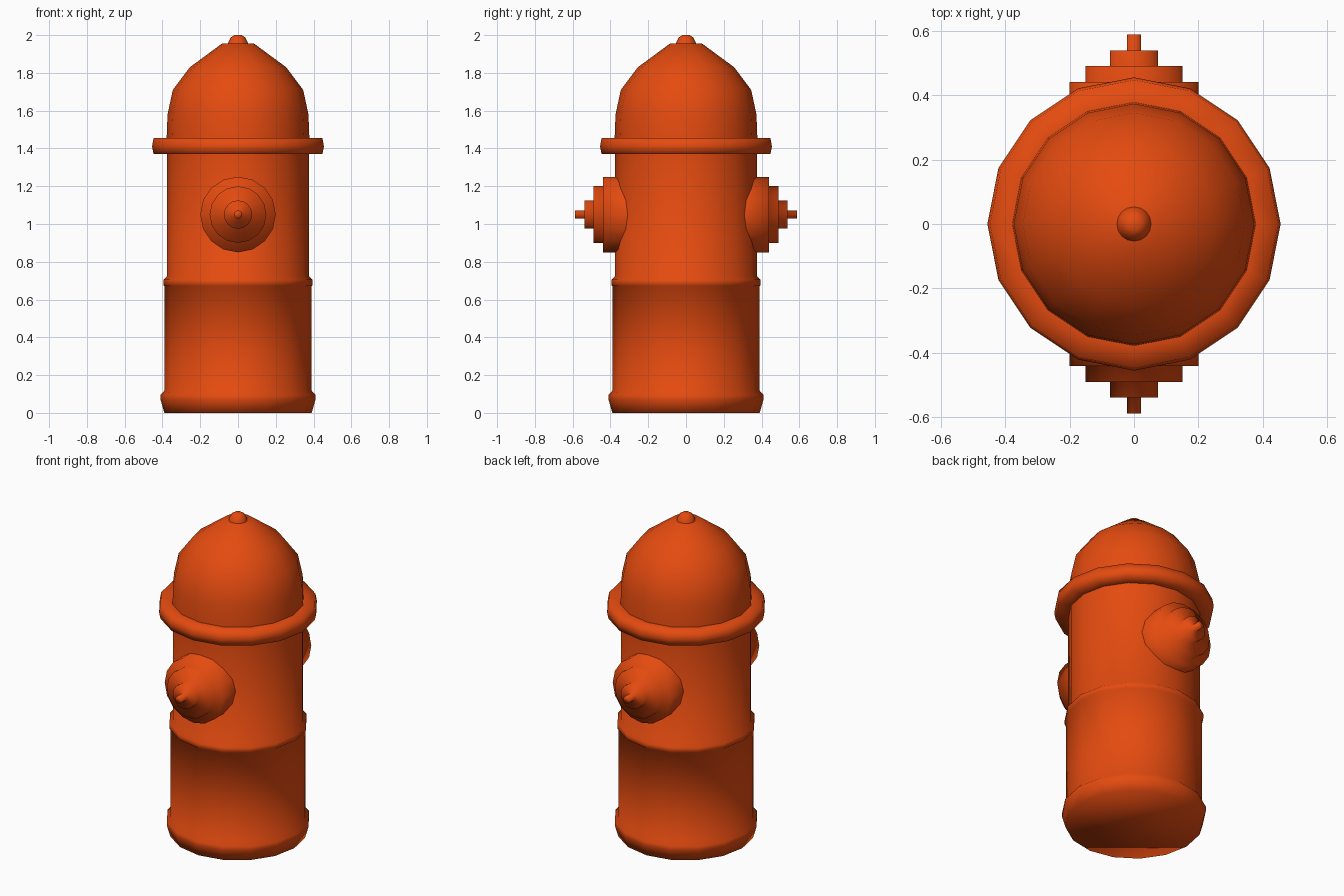
import bpy, bmesh
from math import cos, sin, pi, radians

if "Cube" in bpy.data.objects:
    bpy.data.objects.remove(bpy.data.objects["Cube"])

SIDES = 16

paint = bpy.data.materials.new("orange_paint")
paint.diffuse_color = (0.78, 0.07, 0.005, 1)
paint.use_nodes = True
paint.node_tree.nodes["Principled BSDF"].inputs["Base Color"].default_value = paint.diffuse_color


def lathe(name, profile, cap_bottom=False, cap_top=False):
    """Turn (radius, height) points, listed bottom to top, around the z axis."""
    bm = bmesh.new()
    rings = [[bm.verts.new((r * cos(2 * pi * i / SIDES), r * sin(2 * pi * i / SIDES), z))
              for i in range(SIDES)] for r, z in profile]
    for low, high in zip(rings, rings[1:]):
        for i in range(SIDES):
            j = (i + 1) % SIDES
            bm.faces.new((low[i], low[j], high[j], high[i]))
    if cap_bottom:
        bm.faces.new(rings[0][::-1])
    if cap_top:
        bm.faces.new(rings[-1])
    for face in bm.faces:
        face.smooth = True
    mesh = bpy.data.meshes.new(name)
    bm.to_mesh(mesh)
    bm.free()
    mesh.materials.append(paint)
    obj = bpy.data.objects.new(name, mesh)
    bpy.context.collection.objects.link(obj)
    return obj


# Barrel with its flared foot and the ring at mid height
lathe("barrel", [(0.39, 0), (0.41, 0.07), (0.41, 0.095), (0.388, 0.12),
                 (0.388, 0.67), (0.395, 0.675), (0.395, 0.705), (0.375, 0.725),
                 (0.375, 1.38)], cap_bottom=True)

# Wide flange under the bonnet
lathe("flange", [(0.37, 1.37), (0.447, 1.37), (0.455, 1.41),
                 (0.447, 1.455), (0.37, 1.455)])

# Domed bonnet
lathe("bonnet", [(0.378, 1.45), (0.373, 1.58), (0.345, 1.71),
                 (0.255, 1.83), (0.085, 1.955)], cap_top=True)

# Small nut on top
lathe("top_nut", [(0.055, 1.95), (0.05, 1.965), (0.038, 1.988), (0.02, 2.0)], cap_top=True)

# Stepped outlets on the front and back
for name, angle in (("front_outlet", 90), ("back_outlet", -90)):
    outlet = lathe(name, [(0.2, 0.28), (0.2, 0.44), (0.15, 0.44), (0.15, 0.49),
                          (0.075, 0.49), (0.075, 0.538), (0.022, 0.538),
                          (0.022, 0.588)], cap_top=True)
    outlet.rotation_euler.x = radians(angle)
    outlet.location.z = 1.05
